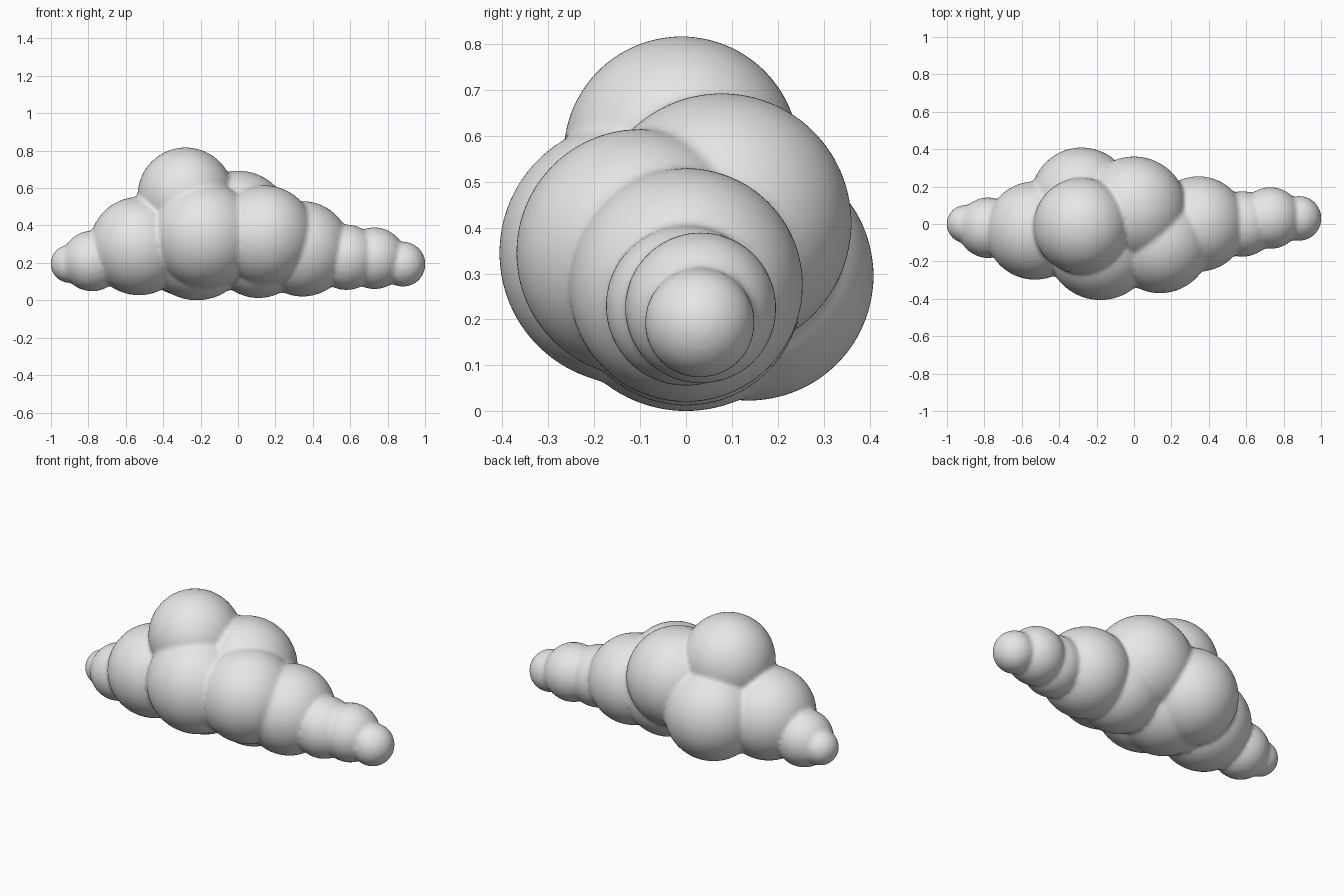
import bpy, bmesh
from mathutils import Matrix

cube = bpy.data.objects.get("Cube")
if cube:
    bpy.data.objects.remove(cube, do_unlink=True)

# One soft grey for the whole cloud
grey = bpy.data.materials.new("soft_grey")
grey.use_nodes = True
colour = (0.8, 0.8, 0.8, 1)
grey.diffuse_color = colour
grey.node_tree.nodes["Principled BSDF"].inputs["Base Color"].default_value = colour

# Puffs: centre x, y, z and radius
PUFFS = [
    (-0.90, 0.00, 0.195, 0.102),   # left tip
    (-0.78, -0.02, 0.21, 0.162),   # left tail
    (-0.53, -0.035, 0.29, 0.263),  # left shoulder
    (-0.28, 0.137, 0.295, 0.272),  # back left
    (-0.18, -0.12, 0.345, 0.287),  # front left
    (-0.22, 0.00, 0.29, 0.29),     # belly left
    (-0.28, -0.01, 0.56, 0.257),   # crown
    (0.00, 0.078, 0.41, 0.283),    # back right
    (0.14, -0.10, 0.345, 0.27),    # front right
    (0.11, 0.00, 0.265, 0.253),    # belly right
    (0.345, 0.00, 0.275, 0.255),   # right shoulder
    (0.58, 0.00, 0.23, 0.175),     # right tail
    (0.73, 0.032, 0.225, 0.165),   # right tail end
    (0.882, 0.03, 0.193, 0.12),    # right tip
]

bm = bmesh.new()
for x, y, z, r in PUFFS:
    bmesh.ops.create_icosphere(bm, subdivisions=5, radius=r,
                               matrix=Matrix.Translation((x, y, z)))
mesh = bpy.data.meshes.new("cloud")
bm.to_mesh(mesh)
bm.free()
mesh.materials.append(grey)
cloud = bpy.data.objects.new("cloud", mesh)
bpy.context.collection.objects.link(cloud)

# Fuse the puffs into one skin and soften the creases
fuse = cloud.modifiers.new("fuse", 'REMESH')
fuse.mode = 'VOXEL'
fuse.voxel_size = 0.012
fuse.use_smooth_shade = True
soften = cloud.modifiers.new("soften", 'SMOOTH')
soften.factor = 0.5
soften.iterations = 6

bpy.context.view_layer.objects.active = cloud
cloud.select_set(True)
for name in ("fuse", "soften"):
    bpy.ops.object.modifier_apply(modifier=name)
bpy.ops.object.shade_smooth()
